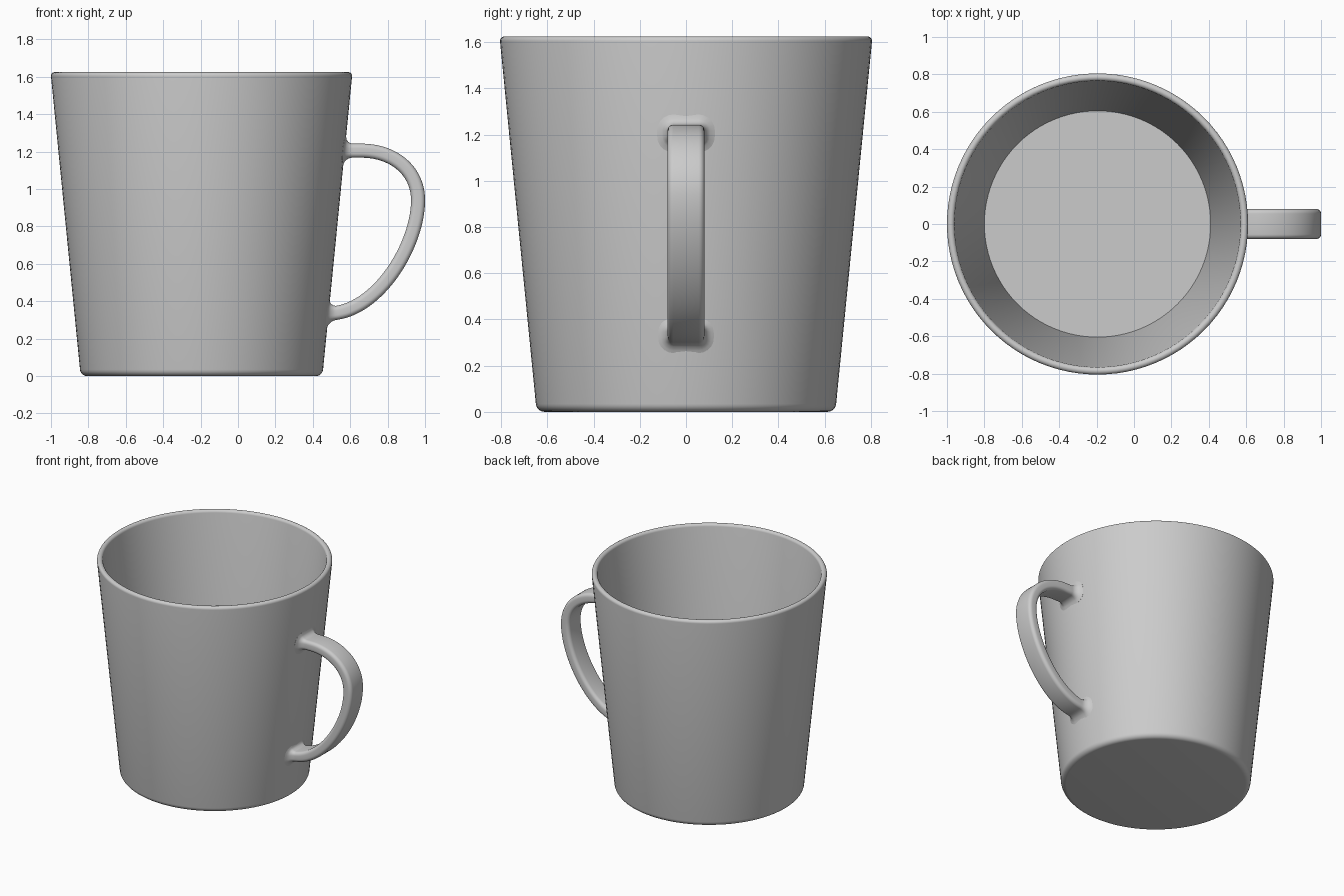
import bpy, bmesh, math
from mathutils import Vector
from mathutils.geometry import interpolate_bezier

cube = bpy.data.objects.get("Cube")
if cube:
    bpy.data.objects.remove(cube, do_unlink=True)

AXIS_X = -0.195               # centre line of the cup
BASE_R, SLOPE = 0.646, 0.0994  # outer wall radius = BASE_R + SLOPE * z
FILLET = 0.045                # flare where the handle meets the wall

grey = bpy.data.materials.new("grey_glaze")
colour = (0.6, 0.6, 0.6, 1)
grey.use_nodes = True
grey.diffuse_color = colour
grey.node_tree.nodes["Principled BSDF"].inputs["Base Color"].default_value = colour


def finish(bm, name):
    bmesh.ops.recalc_face_normals(bm, faces=bm.faces)
    mesh = bpy.data.meshes.new(name)
    bm.to_mesh(mesh)
    bm.free()
    mesh.materials.append(grey)
    obj = bpy.data.objects.new(name, mesh)
    bpy.context.collection.objects.link(obj)
    bpy.ops.object.select_all(action="DESELECT")
    obj.select_set(True)
    bpy.context.view_layer.objects.active = obj
    bpy.ops.object.shade_smooth_by_angle(angle=math.radians(40))
    return obj


def arc(cx, cz, r, start, end, steps):
    angles = [math.radians(start + (end - start) * i / steps) for i in range(steps + 1)]
    return [(cx + r * math.cos(a), cz + r * math.sin(a)) for a in angles]


# Cup: lathed profile with rounded foot, rounded rim and flat inner floor
profile = [(0, 0)]
profile += arc(0.612, 0.038, 0.038, -90, -5, 6)
profile += arc(0.785, 1.605, 0.02, -5, 175, 10)
profile += [(0.605, 0.045), (0, 0.045)]
bm = bmesh.new()
verts = [bm.verts.new((AXIS_X + r, 0, z)) for r, z in profile]
edges = [bm.edges.new(pair) for pair in zip(verts, verts[1:])]
bmesh.ops.spin(bm, geom=verts + edges, cent=(AXIS_X, 0, 0), axis=(0, 0, 1),
               angle=math.tau, steps=96, use_duplicate=False)
bmesh.ops.remove_doubles(bm, verts=bm.verts, dist=0.0005)
finish(bm, "cup_body")


# Handle: rounded strap swept along a curve, flaring into the wall at both ends
def line(a, b, count):
    return [Vector(a).lerp(Vector(b), i / count) for i in range(count)]


def bezier(*points):
    return [p.to_2d() for p in interpolate_bezier(*[Vector(p).to_3d() for p in points], 70)]


top, outer, low = (0.66, 1.205), (0.9625, 0.94), (0.50, 0.335)
path = line((0.555, 1.205), top, 20)
path += bezier(top, (0.83, 1.205), (0.9625, 1.10), outer)[:-1]
path += bezier(outer, (0.9625, 0.70), (0.75, 0.35), low)
path += line(low, (0.465, 0.328), 8)[1:]
wall_dir = Vector((SLOPE, 1)).normalized()


def section(half_w, half_t, radius):
    points = []
    for k, (sy, sn) in enumerate([(1, 1), (-1, 1), (-1, -1), (1, -1)]):
        points += arc(sy * (half_w - radius), sn * (half_t - radius), radius,
                      90 * k, 90 * k + 90, 5)
    return points


bm = bmesh.new()
rings = []
for i, p in enumerate(path):
    tangent = (path[min(i + 1, len(path) - 1)] - path[max(i - 1, 0)]).normalized()
    normal = Vector((-tangent.y, tangent.x))
    wall_r = BASE_R + SLOPE * p.y
    gap = p.x - (AXIS_X + wall_r)
    near = min(1, max(0, 1 - gap / 0.1))
    side = 1 if normal.y > 0 else -1
    normal = normal.lerp(wall_dir * side, near).normalized()
    reach = min(FILLET, max(0, FILLET - gap))
    flare = FILLET - math.sqrt(FILLET ** 2 - reach ** 2)
    ring = []
    for y, n in section(0.08 + flare, 0.0375 + flare, 0.025 + flare):
        q = p + normal * n
        sag = near * y * y / (2 * wall_r)
        ring.append(bm.verts.new((q.x - sag, y, q.y)))
    rings.append(ring)
for a, b in zip(rings, rings[1:]):
    for j in range(len(a)):
        k = (j + 1) % len(a)
        bm.faces.new((a[j], a[k], b[k], b[j]))
bm.faces.new(rings[0])
bm.faces.new(rings[-1])
finish(bm, "handle")
